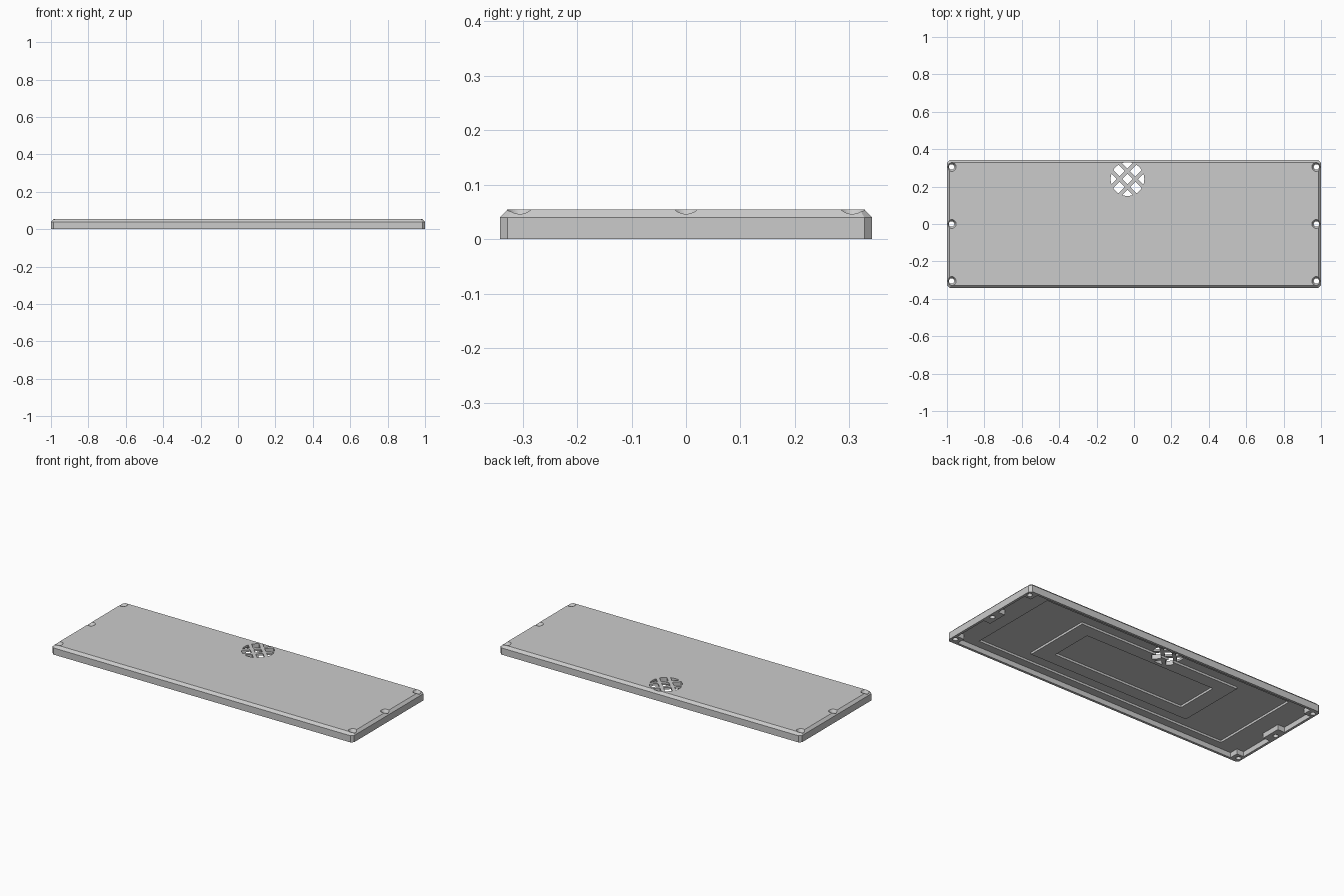
import bpy, bmesh, math
from mathutils import Matrix

old = bpy.data.objects.get("Cube")
if old:
    bpy.data.objects.remove(old, do_unlink=True)

HX, HY, H = 1.0, 0.342, 0.055      # half sizes and height
EDGE, SHOULDER = 0.0145, 0.04      # chamfer width and start height
DECK, CEIL = 0.03, 0.043           # underside levels

grey = bpy.data.materials.new("light grey plastic")
grey.use_nodes = True
colour = (0.6, 0.6, 0.6, 1)
grey.diffuse_color = colour
grey.node_tree.nodes["Principled BSDF"].inputs["Base Color"].default_value = colour


def make_object(name, bm):
    bmesh.ops.recalc_face_normals(bm, faces=bm.faces)
    mesh = bpy.data.meshes.new(name)
    bm.to_mesh(mesh)
    bm.free()
    mesh.materials.append(grey)
    ob = bpy.data.objects.new(name, mesh)
    bpy.context.collection.objects.link(ob)
    return ob


def box(x0, x1, y0, y1, z0, z1):
    bm = bmesh.new()
    m = Matrix.Translation(((x0 + x1) / 2, (y0 + y1) / 2, (z0 + z1) / 2))
    bmesh.ops.create_cube(bm, size=1, matrix=m @ Matrix.Diagonal((x1 - x0, y1 - y0, z1 - z0, 1)))
    return make_object("helper_box", bm)


def centred_box(hx, hy, z0, z1):
    return box(-hx, hx, -hy, hy, z0, z1)


def cone(x, y, r0, r1, z0, z1, sides=32):
    bm = bmesh.new()
    bmesh.ops.create_cone(bm, cap_ends=True, segments=sides, radius1=r0, radius2=r1,
                          depth=z1 - z0, matrix=Matrix.Translation((x, y, (z0 + z1) / 2)))
    return make_object("helper_cone", bm)


def combine(ob, other, operation):
    mod = ob.modifiers.new("cut", "BOOLEAN")
    mod.operation, mod.object, mod.solver = operation, other, "EXACT"
    bpy.context.view_layer.update()
    result = bpy.data.meshes.new_from_object(ob.evaluated_get(bpy.context.evaluated_depsgraph_get()))
    ob.modifiers.clear()
    ob.data = result
    bpy.data.objects.remove(other, do_unlink=True)


def octagon(bm, hx, hy, c, z):
    pts = [(hx, hy - c), (hx - c, hy), (c - hx, hy), (-hx, hy - c),
           (-hx, c - hy), (c - hx, -hy), (hx - c, -hy), (hx, c - hy)]
    return [bm.verts.new((x, y, z)) for x, y in pts]


# Solid slab with clipped corners and a chamfered top edge
bm = bmesh.new()
loops = [octagon(bm, HX, HY, EDGE, 0), octagon(bm, HX, HY, EDGE, SHOULDER),
         octagon(bm, HX - EDGE, HY - EDGE, EDGE * 0.6, H)]
for low, high in zip(loops, loops[1:]):
    for i in range(8):
        j = (i + 1) % 8
        bm.faces.new((low[i], low[j], high[j], high[i]))
bm.faces.new(loops[0])
bm.faces.new(loops[-1])
cover = make_object("cover_plate", bm)

# Hollow underside: rim, wide recess, raised ring and inner recess
combine(cover, centred_box(HX - EDGE, HY - EDGE, -0.1, DECK), "DIFFERENCE")
combine(cover, centred_box(0.832, 0.279, 0.01, CEIL), "DIFFERENCE")
combine(cover, centred_box(0.533, 0.209, DECK, CEIL + 0.004), "UNION")
combine(cover, centred_box(0.433, 0.131, 0.01, CEIL), "DIFFERENCE")

# Screw bosses with countersunk holes along both ends
for sx in (-1, 1):
    for sy in (-1, 0, 1):
        y = sy * 0.305
        half = 0.03 if sy else 0.06
        xs = sorted((sx * 0.94, sx * 0.99))
        y0, y1 = max(y - half, -0.332), min(y + half, 0.332)
        combine(cover, box(*xs, y0, y1, 0, DECK + 0.005), "UNION")
for sx in (-1, 1):
    for sy in (-1, 0, 1):
        x, y = sx * 0.975, sy * 0.305
        combine(cover, cone(x, y, 0.0145, 0.0145, -0.1, 0.1), "DIFFERENCE")
        combine(cover, cone(x, y, 0.0145, 0.0245, 0.039, H + 0.001), "DIFFERENCE")

# Round vent with a diagonal lattice
VX, VY, VR = -0.035, 0.24, 0.09
vent = cone(VX, VY, VR, VR, 0.005, 0.1, 48)
for angle in (45, 135):
    for offset in (-0.03, 0.03):
        bar = box(-0.2, 0.2, offset - 0.01, offset + 0.01, -0.1, 0.2)
        bar.data.transform(Matrix.Translation((VX, VY, 0)) @ Matrix.Rotation(math.radians(angle), 4, "Z"))
        combine(vent, bar, "DIFFERENCE")
combine(cover, vent, "DIFFERENCE")
